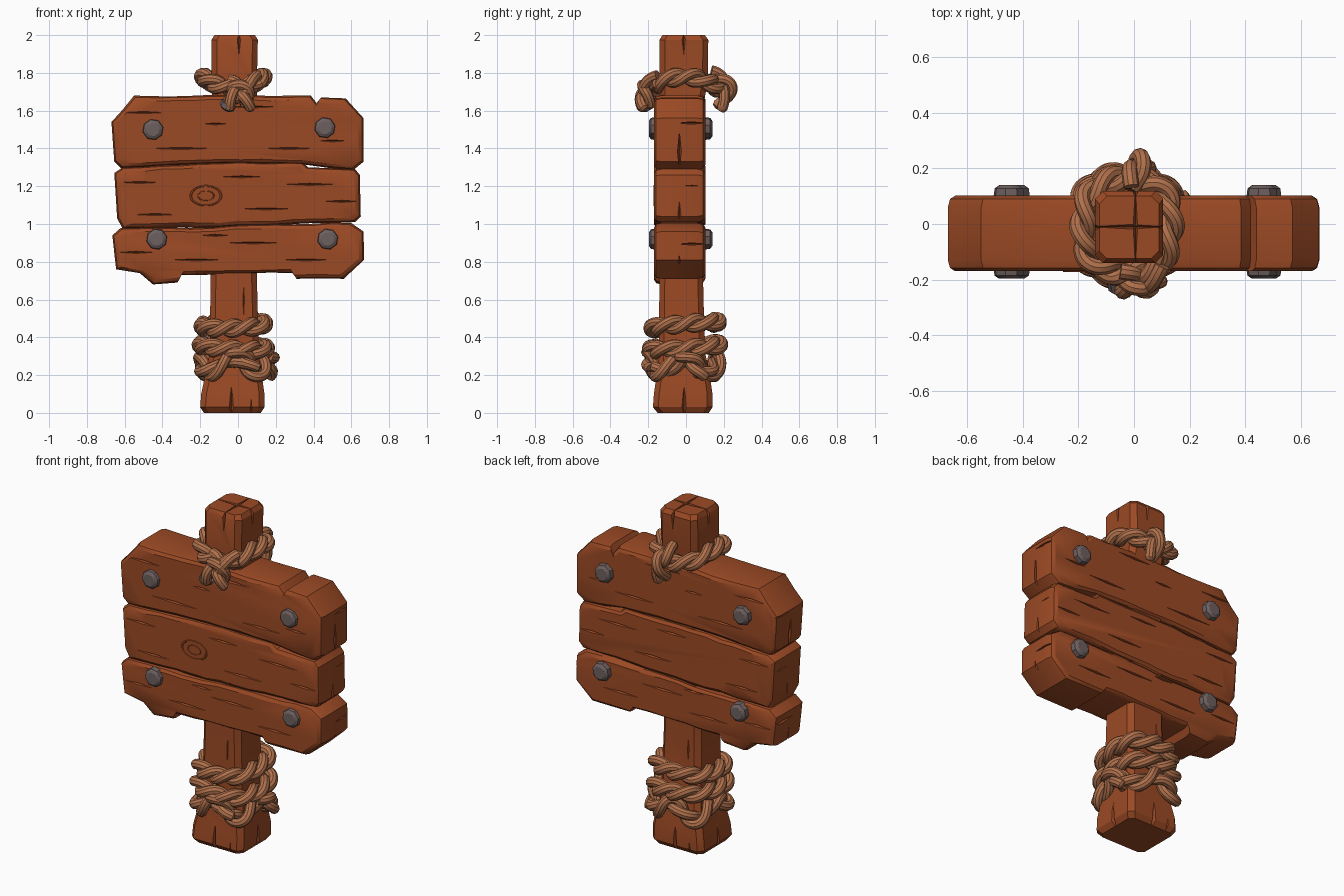
import bpy, bmesh, math, random
from mathutils import Vector as V

if "Cube" in bpy.data.objects:
    bpy.data.objects.remove(bpy.data.objects["Cube"])

random.seed(4)


def material(name, rgb):
    m = bpy.data.materials.new(name)
    m.diffuse_color = (*rgb, 1)
    m.use_nodes = True
    m.node_tree.nodes["Principled BSDF"].inputs["Base Color"].default_value = m.diffuse_color
    return m


WOOD = material("red_brown_wood", (0.33, 0.068, 0.018))
ROPE = material("tan_rope", (0.44, 0.165, 0.072))
IRON = material("grey_iron", (0.155, 0.115, 0.115))


def add_object(name, mesh, mat):
    ob = bpy.data.objects.new(name, mesh)
    bpy.context.collection.objects.link(ob)
    mesh.materials.clear()
    mesh.materials.append(mat)
    return ob


def loft(name, rings, mat):
    """Skin equal-sized rings of points and cap both ends."""
    bm = bmesh.new()
    loops = [[bm.verts.new(p) for p in r] for r in rings]
    n = len(loops[0])
    for a, b in zip(loops, loops[1:]):
        for i in range(n):
            j = (i + 1) % n
            bm.faces.new((a[i], a[j], b[j], b[i]))
    bm.faces.new(loops[0])
    bm.faces.new(loops[-1])
    bmesh.ops.recalc_face_normals(bm, faces=bm.faces)
    me = bpy.data.meshes.new(name)
    bm.to_mesh(me)
    bm.free()
    return add_object(name, me, mat)


def carve(ob, cracks):
    """Cut tapered cracks: stretched octahedra given as (centre, half sizes)."""
    bm = bmesh.new()
    for c, s in cracks:
        c = V(c)
        ax = [V((s[0], 0, 0)), V((0, s[1], 0)), V((0, 0, s[2]))]
        p = [[bm.verts.new(c + a), bm.verts.new(c - a)] for a in ax]
        for i in (0, 1):
            for j in (0, 1):
                for k in (0, 1):
                    bm.faces.new((p[0][i], p[1][j], p[2][k]))
    bmesh.ops.recalc_face_normals(bm, faces=bm.faces)
    me = bpy.data.meshes.new("crack_cutter")
    bm.to_mesh(me)
    bm.free()
    cutter = add_object("crack_cutter", me, WOOD)
    cutter.hide_render = True
    mod = ob.modifiers.new("cracks", 'BOOLEAN')
    mod.operation, mod.solver, mod.object = 'DIFFERENCE', 'EXACT', cutter
    mod.use_self = True
    bpy.context.view_layer.objects.active = ob
    bpy.ops.object.modifier_apply(modifier=mod.name)
    bpy.data.objects.remove(cutter)


# Post: square section with chamfered corners, flared at the foot
def section(z, x0, x1, y0, y1, c=0.028):
    return [(x0 + c, y0, z), (x1 - c, y0, z), (x1, y0 + c, z), (x1, y1 - c, z),
            (x1 - c, y1, z), (x0 + c, y1, z), (x0, y1 - c, z), (x0, y0 + c, z)]


post = loft("post", [section(*s) for s in [
    (0.0, -.18, .12, -.15, .12), (.03, -.20, .14, -.175, .14), (.10, -.195, .14, -.17, .14),
    (.24, -.165, .12, -.15, .12), (.32, -.15, .11, -.145, .10), (.72, -.145, .10, -.14, .09),
    (1.62, -.135, .10, -.14, .09), (1.75, -.14, .10, -.14, .115), (1.975, -.14, .105, -.14, .118),
    (2.0, -.125, .09, -.125, .10)]], WOOD)
carve(post, [
    ((-.015, -.01, 2.0), (.14, .008, .03)), ((.005, -.01, 2.0), (.008, .14, .03)),
    ((.005, -.14, 1.98), (.009, .025, .09)), ((.005, .117, 1.98), (.009, .025, .09)),
    ((.105, -.012, 1.98), (.025, .009, .09)), ((-.14, -.012, 1.98), (.025, .009, .09)),
    ((-.035, -.172, .02), (.012, .03, .16)), ((-.025, .14, .02), (.012, .03, .16)),
    ((.14, -.01, .02), (.03, .012, .15)), ((-.20, -.02, .02), (.03, .012, .16)),
    ((.07, -.17, .0), (.008, .02, .08)), ((-.12, .14, .0), (.008, .02, .07)),
    ((.03, -.143, .60), (.005, .012, .09)), ((-.08, .094, .6), (.005, .012, .08))])


# Planks: jagged outlines in x/z, lofted through the thickness with worn rims
def plank(name, outline, cracks):
    pts = []
    for a, b in zip(outline, outline[1:] + outline[:1]):
        a, b = V(a), V(b)
        n = max(1, round((b - a).length / 0.11))
        for i in range(n):
            w = 0.005 if i else 0
            p = a.lerp(b, i / n)
            pts.append(V((p.x, p.y + random.uniform(-w, w))))
    cx = sum(p.x for p in outline_box(pts)) / 2
    cz = sum(p.y for p in outline_box(pts)) / 2
    h = outline_box(pts)[1].y - cz

    def ring(y, inset, jit=0.0):
        fx, fz = 1 - inset / 0.65, 1 - inset / h
        return [(cx + (p.x - cx) * fx, y,
                 cz + (p.y - cz) * fz + random.uniform(-jit, jit)) for p in pts]

    ob = loft(name, [ring(-.17, .026, .003), ring(-.158, .008, .002), ring(-.13, 0),
                     ring(.06, 0), ring(.09, .008, .002), ring(.102, .026, .003)], WOOD)
    cuts = []
    for x, z, half in cracks:   # grain on both broad faces
        cuts += [((x, -.17, z), (half, .014, .006)), ((x, .102, z + .012), (half, .014, .006))]
    for s in (-1, 1):           # splits in the end grain
        cuts += [((s * .66, -.035, cz - .1), (.03, .012, .12)),
                 ((s * .66, .03, cz + .05), (.022, .09, .008))]
    carve(ob, cuts)
    return ob


def outline_box(pts):
    return (V((min(p.x for p in pts), min(p.y for p in pts))),
            V((max(p.x for p in pts), max(p.y for p in pts))))


plank("top_plank",
      [(-.67, 1.54), (-.55, 1.68), (.385, 1.68), (.42, 1.635), (.44, 1.67), (.57, 1.665),
       (.665, 1.56), (.665, 1.33), (.61, 1.285), (.35, 1.315), (-.2, 1.318), (-.62, 1.295),
       (-.655, 1.33)],
      [(-.50, 1.59, .11), (.08, 1.62, .12), (.27, 1.40, .13), (-.30, 1.40, .16),
       (.5, 1.44, .07), (-.12, 1.53, .06)])
plank("middle_plank",
      [(-.655, 1.27), (-.61, 1.30), (-.1, 1.325), (.34, 1.33), (.37, 1.30), (.62, 1.29),
       (.645, 1.26), (.65, 1.04), (.62, 1.01), (.3, 1.0), (-.2, .98), (-.61, .975),
       (-.64, 1.03)],
      [(-.52, 1.22, .10), (.38, 1.21, .13), (-.44, 1.05, .11), (.15, 1.08, .13),
       (.55, 1.12, .09), (.02, 1.25, .10)])
plank("bottom_plank",
      [(-.665, .94), (-.62, .98), (-.25, .98), (.1, 1.0), (.6, 1.005), (.665, .96),
       (.667, .81), (.56, .71), (.31, .71), (.29, .74), (-.30, .73), (-.32, .69),
       (-.45, .68), (-.52, .74), (-.645, .76)],
      [(-.54, .85, .09), (.08, .90, .14), (-.22, .81, .13), (.36, .81, .12), (-.12, .94, .07)])

# Knot in the middle plank: two flat oval ridges
for i, (rx, rz) in enumerate([(.08, .052), (.042, .026)]):
    bpy.ops.mesh.primitive_torus_add(major_radius=1, minor_radius=.09, major_segments=28,
                                     minor_segments=6, location=(-.17, -.169, 1.15),
                                     rotation=(math.pi / 2, 0, 0))
    knot = bpy.context.object
    knot.name = f"wood_knot_{i + 1}"
    knot.scale = (rx, rz, .05)
    knot.data.materials.append(WOOD)

# Bolts running right through the board
for i, (x, z) in enumerate([(-.45, 1.50), (.46, 1.51), (-.43, .92), (.475, .92)]):
    loft(f"bolt_{i + 1}", [
        [(x + r * math.cos(a), y, z + r * math.sin(a))
         for a in [math.tau * (k + .3) / 8 for k in range(8)]]
        for y, r in [(-.197, .036), (-.186, .053), (-.16, .058), (.09, .058),
                     (.128, .053), (.14, .036)]], IRON)


# Rope: two round strands twisted about a path
def rope(name, path, turns, ref, closed, off=.023, rad=.029):
    n = len(path)
    cu = bpy.data.curves.new(name, 'CURVE')
    cu.dimensions, cu.bevel_depth, cu.bevel_resolution = '3D', rad, 3
    cu.use_fill_caps = True
    for phase in (0, math.pi):
        sp = cu.splines.new('POLY')
        sp.points.add(n - 1)
        sp.use_cyclic_u = closed
        for i, p in enumerate(path):
            nxt = path[(i + 1) % n] if closed else path[min(i + 1, n - 1)]
            prv = path[i - 1] if closed else path[max(i - 1, 0)]
            t = (nxt - prv).normalized()
            side = t.cross(V(ref)).normalized()
            up = side.cross(t)
            a = phase + math.tau * turns * i / (n if closed else n - 1)
            sp.points[i].co = (*(p + off * (side * math.cos(a) + up * math.sin(a))), 1)
            if not closed:
                sp.points[i].radius = .65 if i == n - 1 else 1
    tmp = bpy.data.objects.new(name + "_curve", cu)
    bpy.context.collection.objects.link(tmp)
    deps = bpy.context.evaluated_depsgraph_get()
    me = bpy.data.meshes.new_from_object(tmp.evaluated_get(deps))
    bpy.data.objects.remove(tmp)
    return add_object(name, me, ROPE)


def coil(name, rx, ry, square, height):
    path = []
    for i in range(120):
        a = math.tau * i / 120
        k = 1 - square * math.cos(4 * a)
        path.append(V((-.025 + rx * k * math.cos(a), -.005 + ry * k * math.sin(a), height(a))))
    rope(name, path, 5, (0, 0, 1), True)


def tail(name, a, b, c, ref):
    a, b, c = V(a), V(b), V(c)
    ts = [i / 24 for i in range(25)]
    rope(name, [a * (1 - t) ** 2 + b * 2 * t * (1 - t) + c * t * t for t in ts], .9, ref, False)


coil("upper_rope_coil", .163, .175, .04, lambda a: 1.75 + .03 * math.cos(2 * a))
coil("lower_rope_coil_top", .168, .18, .05, lambda a: .465 + .018 * math.sin(a + .4))
coil("lower_rope_coil_middle", .178, .188, .05, lambda a: .35 + .016 * math.sin(a - .6))
coil("lower_rope_coil_bottom", .175, .18, .08, lambda a: .25 + .04 * math.cos(4 * a))
tail("upper_rope_front_tail_left", (.11, -.15, 1.765), (0, -.25, 1.72), (-.06, -.21, 1.62), (0, 1, 0))
tail("upper_rope_front_tail_right", (-.05, -.17, 1.74), (.06, -.25, 1.74), (.05, -.205, 1.61), (0, 1, 0))
tail("upper_rope_back_tail", (-.01, .13, 1.79), (.03, .29, 1.76), (.03, .17, 1.61), (1, 0, 0))
tail("lower_rope_tail", (.165, -.03, .32), (.18, .06, .28), (.15, .085, .185), (1, 0, 0))
tail("lower_rope_front_tail", (-.06, -.175, .34), (.04, -.20, .31), (.09, -.18, .23), (0, 1, 0))

# Iron cap on the loose rope end
d = V((-.06, .04, -.10)).normalized()
u = d.cross(V((0, 1, 0))).normalized()
w = d.cross(u)
tip = V((-.058, -.214, 1.622))
loft("rope_end_cap", [[tip + d * s + r * (u * math.cos(k * math.tau / 8) + w * math.sin(k * math.tau / 8))
                       for k in range(8)] for s, r in [(-.022, .042), (.006, .042), (.016, .03)]], IRON)

# Smooth shading with crisp carved edges
bpy.ops.object.select_all(action='DESELECT')
for ob in bpy.context.scene.objects:
    ob.select_set(True)
    bpy.context.view_layer.objects.active = ob
bpy.ops.object.shade_smooth_by_angle(angle=math.radians(32))
